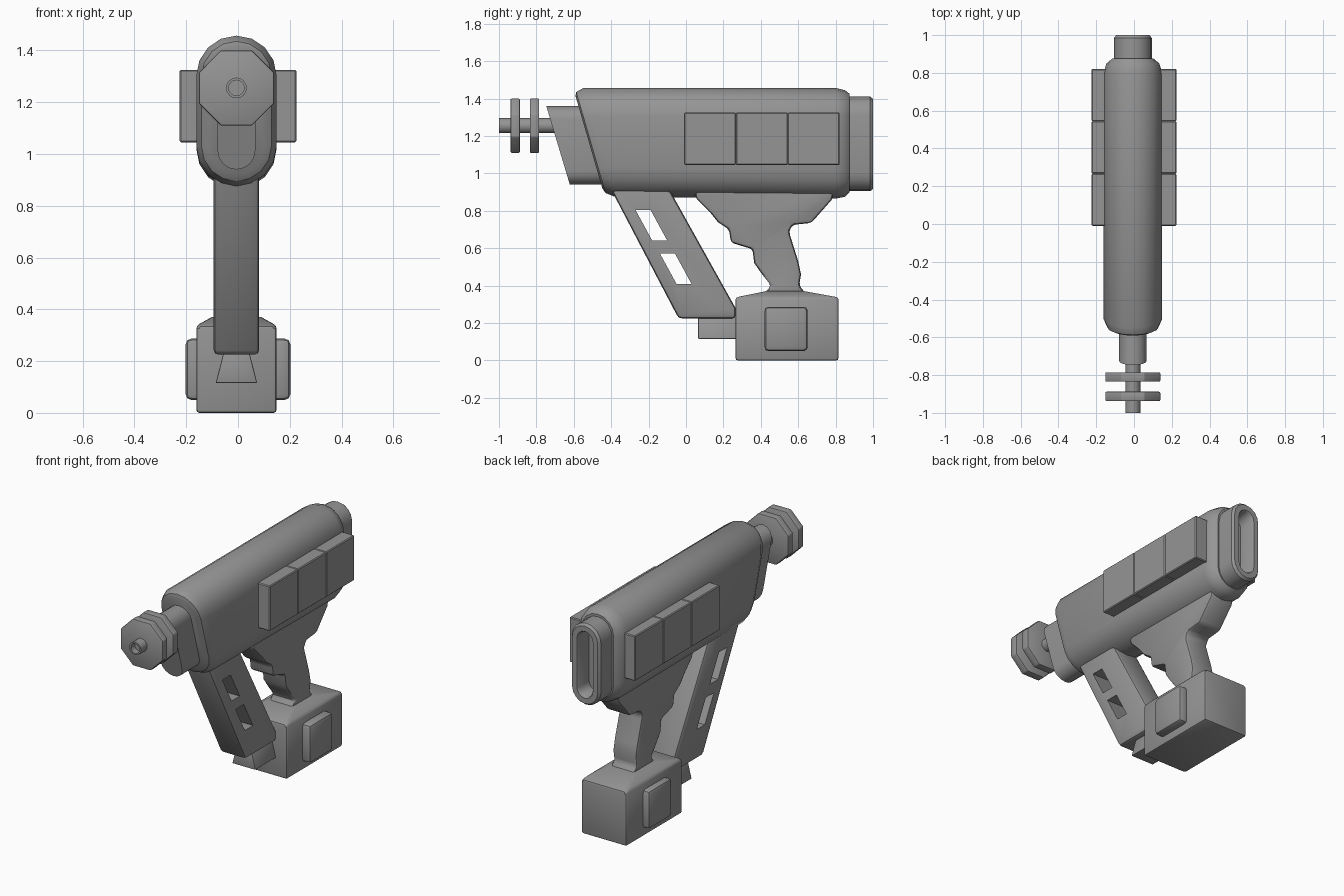
import bpy, bmesh, math
from mathutils import Matrix, Vector

if "Cube" in bpy.data.objects:
    bpy.data.objects.remove(bpy.data.objects["Cube"])

CX = -0.006  # centre line of the tool
grey = bpy.data.materials.new("tool grey")
grey.use_nodes = True
grey.diffuse_color = (0.3, 0.3, 0.3, 1)
grey.node_tree.nodes["Principled BSDF"].inputs["Base Color"].default_value = (0.3, 0.3, 0.3, 1)


def finish(name, bm, bevel=0, segments=2, cutters=()):
    """Turn a bmesh into a named, bevelled, smooth-by-angle object."""
    bmesh.ops.remove_doubles(bm, verts=bm.verts, dist=0.0001)
    bmesh.ops.recalc_face_normals(bm, faces=bm.faces)
    mesh = bpy.data.meshes.new(name)
    bm.to_mesh(mesh)
    bm.free()
    mesh.materials.append(grey)
    obj = bpy.data.objects.new(name, mesh)
    bpy.context.collection.objects.link(obj)
    bpy.ops.object.select_all(action='DESELECT')
    obj.select_set(True)
    bpy.context.view_layer.objects.active = obj
    if bevel:
        mod = obj.modifiers.new("bevel", 'BEVEL')
        mod.width, mod.segments = bevel, segments
        mod.limit_method, mod.angle_limit = 'ANGLE', math.radians(30)
        bpy.ops.object.modifier_apply(modifier=mod.name)
    for cutter in cutters:
        mod = obj.modifiers.new("slot", 'BOOLEAN')
        mod.object, mod.operation, mod.solver = cutter, 'DIFFERENCE', 'EXACT'
        bpy.ops.object.modifier_apply(modifier=mod.name)
        bpy.data.objects.remove(cutter)
    bpy.ops.object.shade_smooth_by_angle(angle=math.radians(35))
    return obj


def loft(name, rings, slope=0, steps=8, bevel=0):
    """Skin upright capsule sections (y, bottom, top, half width) along y."""
    bm = bmesh.new()
    loops = []
    for y, z0, z1, r in rings:
        loop = []
        for centre, start in ((z1 - r, 0), (z0 + r, math.pi)):
            for i in range(steps + 1):
                a = start + math.pi * i / steps
                z = centre + r * math.sin(a)
                loop.append(bm.verts.new((CX + r * math.cos(a), y + slope * (z - 1.17), z)))
        loops.append(loop)
    n = len(loops[0])
    for a, b in zip(loops, loops[1:]):
        for i in range(n):
            j = (i + 1) % n
            bm.faces.new((a[i], a[j], b[j], b[i]))
    bm.faces.new(loops[0])
    bm.faces.new(loops[-1])
    return finish(name, bm, bevel)


def plate(name, profile, half, bevel=0, segments=2, cutters=()):
    """Extrude a (y, z) side profile across the width."""
    bm = bmesh.new()
    face = bm.faces.new([bm.verts.new((CX - half, y, z)) for y, z in profile])
    out = bmesh.ops.extrude_face_region(bm, geom=[face])["geom"]
    verts = [v for v in out if isinstance(v, bmesh.types.BMVert)]
    bmesh.ops.translate(bm, verts=verts, vec=(2 * half, 0, 0))
    return finish(name, bm, bevel, segments, cutters)


def box_mesh(low, high):
    bm = bmesh.new()
    low, high = Vector(low), Vector(high)
    bmesh.ops.create_cube(bm, size=1, matrix=Matrix.Translation((low + high) / 2)
                          @ Matrix.Diagonal((*(high - low), 1)))
    return bm


# Main housing with a raked front and softened ends
front = loft("housing", [
    (-0.52, 0.92, 1.415, 0.108), (-0.51, 0.895, 1.435, 0.135), (-0.465, 0.875, 1.457, 0.155),
    (0.80, 0.865, 1.457, 0.155), (0.85, 0.875, 1.445, 0.14), (0.875, 0.90, 1.425, 0.11)], slope=0)
# Shear only the front part so the rear stays upright
for v in front.data.vertices:
    if v.co.y < 0:
        v.co.y -= 0.29 * (v.co.z - 1.17)

# Nose block
loft("nose_block", [(-0.69, 0.94, 1.36, 0.073), (-0.45, 0.94, 1.36, 0.073)], slope=-0.3)

# Hollow barrel and its two octagonal collars
loft("barrel", [(-0.68, 1.215, 1.295, 0.04), (-1, 1.215, 1.295, 0.04),
                (-1, 1.225, 1.285, 0.03), (-0.96, 1.225, 1.285, 0.03)])
for label, y in (("front", -0.913), ("rear", -0.81)):
    bm = bmesh.new()
    place = (Matrix.Translation((CX, y, 1.255)) @ Matrix.Rotation(math.pi / 2, 4, 'X')
             @ Matrix.Rotation(math.pi / 8, 4, 'Z'))
    bmesh.ops.create_cone(bm, cap_ends=True, segments=8, radius1=0.157, radius2=0.157,
                          depth=0.05, matrix=place)
    finish(label + "_collar", bm, 0.006)

# Hollow exhaust port at the back
loft("exhaust_port", [(0.82, 0.905, 1.41, 0.1), (0.985, 0.905, 1.41, 0.1),
                      (1, 0.917, 1.398, 0.088), (1, 0.95, 1.365, 0.055),
                      (0.99, 0.957, 1.358, 0.048), (0.89, 0.957, 1.358, 0.048)])

# Segmented side panels and battery release pads
for side, s in (("left", 1), ("right", -1)):
    for i in range(3):
        y = -0.01 + i * 0.277
        xs = sorted((s * 0.12, s * 0.225))
        finish(f"{side}_panel_{i + 1}", box_mesh((xs[0], y, 1.045), (xs[1], y + 0.277, 1.325)), 0.005, 1)
    xs = sorted((s * 0.12, s * 0.202))
    finish(side + "_battery_pad", box_mesh((xs[0], 0.42, 0.05), (xs[1], 0.65, 0.287)), 0.022)

# Raked magazine with two slots cut through
slots = [plate("slot_cutter", [(y, z), (y + 0.08, z), (y + 0.17, z - 0.165), (y + 0.09, z - 0.165)], 0.3)
         for y, z in ((-0.27, 0.805), (-0.14, 0.573))]
for slot in slots:
    slot.hide_render = True
plate("magazine", [(-0.43, 0.97), (-0.04, 0.225), (0.265, 0.225), (0.265, 0.28), (-0.12, 0.97)],
      0.088, 0.018, 2, slots)

# Flared block linking magazine and battery
bm = box_mesh((CX - 0.08, 0.065, 0.115), (CX + 0.08, 0.29, 0.235))
for v in bm.verts:
    if v.co.z > 0.2:
        v.co.x = CX + (v.co.x - CX) * 0.62
finish("magazine_foot", bm, 0.005)

# Battery with a sloped shoulder
bm = box_mesh((CX - 0.155, 0.265, 0), (CX + 0.155, 0.815, 0.337))
top = max(bm.faces, key=lambda f: f.calc_center_median().z)
bmesh.ops.inset_region(bm, faces=[top], thickness=0.02)
for v in top.verts:
    v.co = (CX + (v.co.x - CX) * 0.68, 0.53 + (v.co.y - 0.54) * 0.4, 0.37)
finish("battery", bm, 0.012)

# Grip with trigger
plate("grip", [
    (0.42, 0.36), (0.455, 0.40), (0.40, 0.47), (0.365, 0.52), (0.355, 0.595), (0.24, 0.63),
    (0.23, 0.70), (0.17, 0.74), (0.13, 0.79), (0.05, 0.87), (0.05, 0.95), (0.80, 0.95),
    (0.78, 0.86), (0.67, 0.735), (0.57, 0.725), (0.55, 0.69), (0.60, 0.53), (0.615, 0.46),
    (0.605, 0.40), (0.64, 0.36)], 0.082, 0.022)
